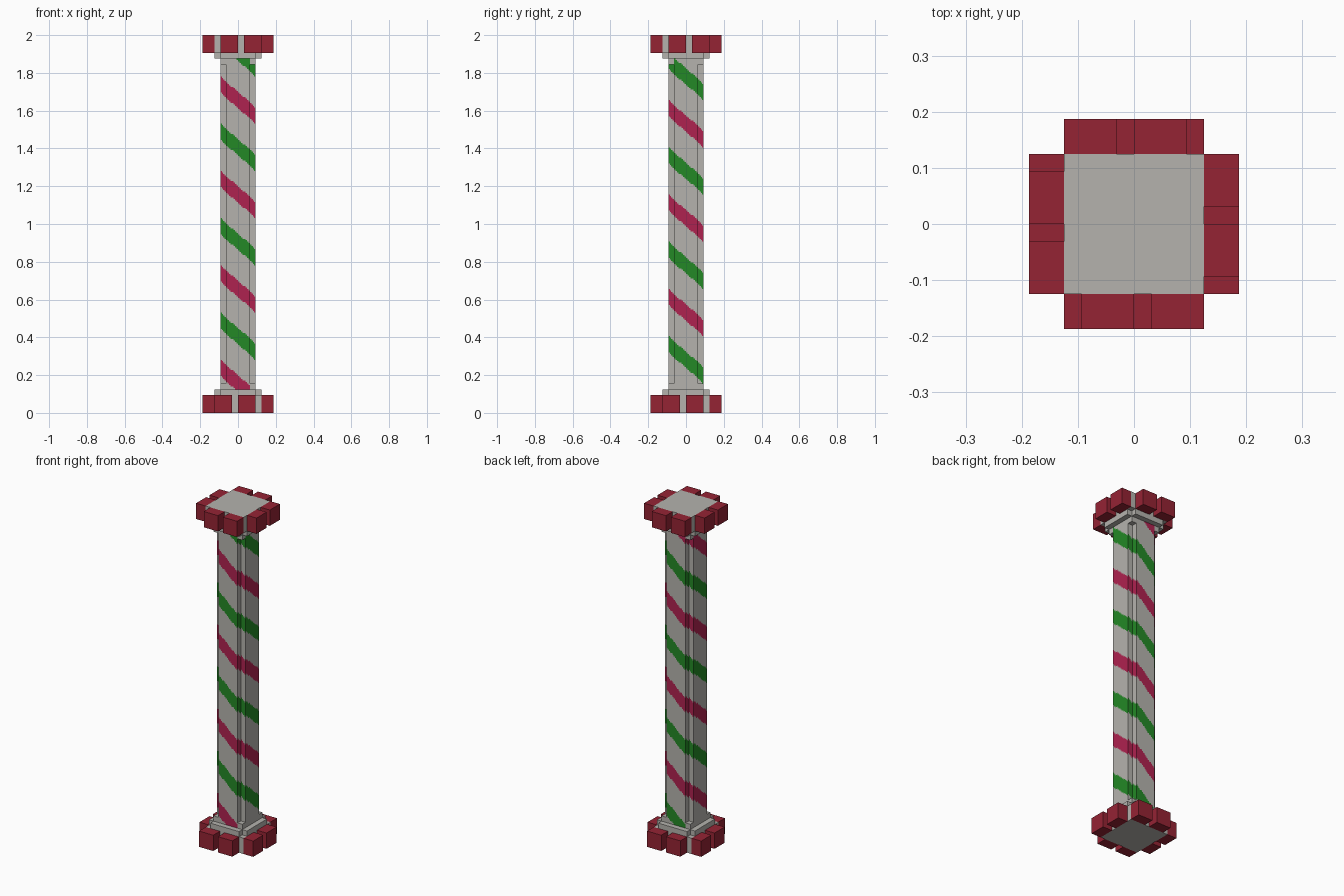
import bpy
import math
from mathutils import Matrix, Vector

cube = bpy.data.objects.get("Cube")
if cube:
    bpy.data.objects.remove(cube, do_unlink=True)

U = 1 / 32          # block unit
P = U / 4           # stripe step
HEIGHT = 64 * U


def material(name, r, g, b):
    m = bpy.data.materials.new(name)
    m.use_nodes = True
    m.diffuse_color = (r, g, b, 1)
    m.node_tree.nodes["Principled BSDF"].inputs["Base Color"].default_value = (r, g, b, 1)
    return m


STONE = material("pale_stone", 0.46, 0.45, 0.42)
RED = material("brick_red", 0.30, 0.017, 0.034)
MAGENTA = material("magenta", 0.43, 0.016, 0.08)
GREEN = material("leaf_green", 0.017, 0.25, 0.019)


def make_object(name, verts, faces, mats, indices=None):
    mesh = bpy.data.meshes.new(name)
    mesh.from_pydata(verts, [], faces)
    for m in mats:
        mesh.materials.append(m)
    if indices:
        mesh.polygons.foreach_set("material_index", indices)
    mesh.update()
    obj = bpy.data.objects.new(name, mesh)
    bpy.context.collection.objects.link(obj)
    return obj


def prism(name, outline, z0, z1, mat):
    """Extrude a counter-clockwise outline, all in block units."""
    n = len(outline)
    verts = [(x * U, y * U, z * U) for z in (z0, z1) for x, y in outline]
    faces = [tuple(reversed(range(n))), tuple(range(n, 2 * n))]
    faces += [(i, (i + 1) % n, (i + 1) % n + n, i + n) for i in range(n)]
    return make_object(name, verts, faces, [mat])


def rect(x0, x1, y0, y1):
    return [(x0, y0), (x1, y0), (x1, y1), (x0, y1)]


def turn(side):
    return Matrix.Rotation(side * math.pi / 2, 4, "Z")


# Square with its four corners notched by one unit
def notched(half):
    a, b = half, half - 1
    quarter = [(b, -a), (b, -b), (a, -b)]
    return [tuple((turn(s) @ Vector((x, y, 0))).xy) for s in range(4) for x, y in quarter]


# Base and capital: core slab, notched collar, corner blocks and bricks
sides = ("front", "right", "back", "left")
ends = {
    "base": (0, 3, 4, 5, (-4, 0)),
    "capital": (64, 61, 60, 59, (-3, 1)),
}
for end, (outer, slab, collar, corner, starts) in ends.items():
    prism(end + "_core", rect(-4, 4, -4, 4), min(outer, slab), max(outer, slab), STONE)
    prism(end + "_collar", notched(4), min(slab, collar), max(slab, collar), STONE)
    for s, side in enumerate(sides):
        block = prism(f"{end}_corner_block_{s + 1}", rect(2, 3, -3, -2),
                      min(collar, corner), max(collar, corner), STONE)
        block.data.transform(turn(s))
        for k, t in enumerate(starts):
            brick = prism(f"{end}_{side}_brick_{k + 1}", rect(t, t + 3, -6, -4),
                          min(outer, slab), max(outer, slab), RED)
            brick.data.transform(turn(s))

# Shaft: notched column whose faces are cut along stepped spiral stripes
PERIOD, BAND, TURN_DROP = 64 * P, 11 * P, 16 * P
verts, faces, indices = [], [], []
for s in range(4):
    spin = turn(s)
    for col in range(-12, 12):
        arm = -8 <= col < 8
        depth = 3 * U if arm else 2 * U
        low = 4 * U if arm else 5 * U
        high = HEIGHT - low
        drop = round((col + 12.5) * 0.875) * P
        first = 36 * P - s * TURN_DROP - drop - PERIOD
        # Alternate plain and coloured spans up the column
        spans, z = [], low
        for k in range(14):
            top = first + k * PERIOD / 2
            bottom = max(top - BAND, low)
            top = min(top, high)
            if top > bottom:
                if bottom > z:
                    spans.append((z, bottom, 0))
                spans.append((bottom, top, 1 + k % 2))
                z = top
        if z < high:
            spans.append((z, high, 0))
        for z0, z1, colour in spans:
            n = len(verts)
            for x, zz in ((col, z0), (col + 1, z0), (col + 1, z1), (col, z1)):
                verts.append(spin @ Vector((x * P, -depth, zz)))
            faces.append((n, n + 1, n + 2, n + 3))
            indices.append(colour)
make_object("striped_shaft", verts, faces, [STONE, MAGENTA, GREEN], indices)
